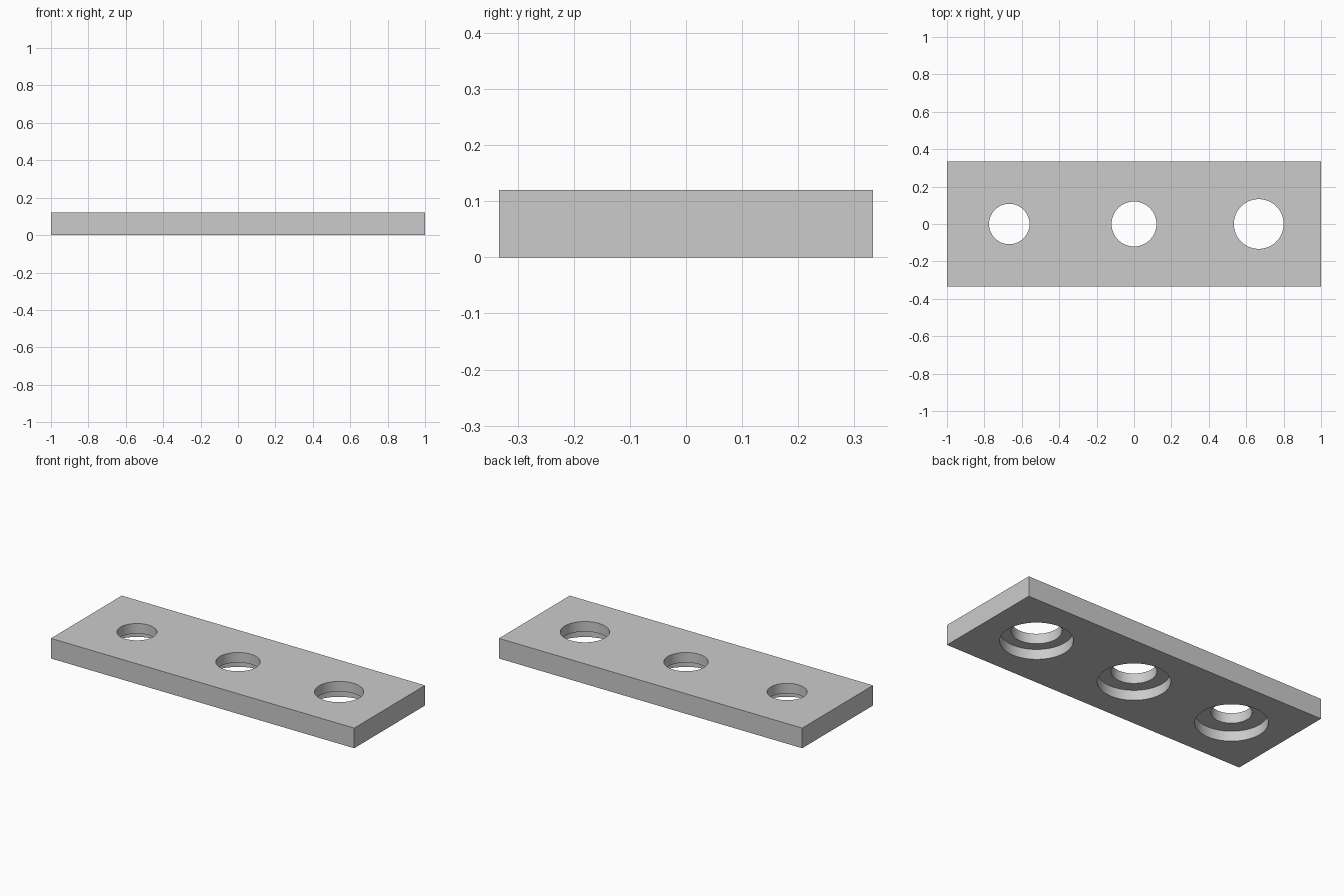
import bpy
import math

cube = bpy.data.objects.get("Cube")
if cube:
    bpy.data.objects.remove(cube, do_unlink=True)

LENGTH, WIDTH, HEIGHT = 2.0, 0.667, 0.12
SPACING = 0.667
BORE_RADII = (0.108, 0.12, 0.133)
RECESS_RADIUS, RECESS_DEPTH = 0.193, 0.06

# Plain grey finish
grey = bpy.data.materials.new("light_grey")
grey.use_nodes = True
colour = (0.6, 0.6, 0.6, 1.0)
grey.diffuse_color = colour
grey.node_tree.nodes["Principled BSDF"].inputs["Base Color"].default_value = colour

# Flat rectangular plate
bpy.ops.mesh.primitive_cube_add(size=1, location=(0, 0, HEIGHT / 2))
plate = bpy.context.object
plate.name = "plate"
plate.scale = (LENGTH, WIDTH, HEIGHT)
bpy.ops.object.transform_apply(location=True, rotation=False, scale=True)
plate.data.materials.append(grey)


def drill(x, radius, bottom, top):
    """Cut a vertical round hole through the plate between two heights."""
    bpy.ops.mesh.primitive_cylinder_add(
        vertices=96, radius=radius, depth=top - bottom,
        location=(x, 0, (top + bottom) / 2))
    cutter = bpy.context.object
    cutter.name = "hole_cutter"
    cutter.hide_render = True
    cutter.data.materials.append(grey)
    cut = plate.modifiers.new("hole", 'BOOLEAN')
    cut.operation = 'DIFFERENCE'
    cut.solver = 'EXACT'
    cut.object = cutter
    bpy.ops.object.select_all(action='DESELECT')
    bpy.context.view_layer.objects.active = plate
    plate.select_set(True)
    bpy.ops.object.modifier_apply(modifier=cut.name)
    bpy.data.objects.remove(cutter, do_unlink=True)


# Stepped holes: growing bores, equal recesses from the underside
for i, radius in enumerate(BORE_RADII):
    x = (i - 1) * SPACING
    drill(x, RECESS_RADIUS, -0.1, RECESS_DEPTH)
    drill(x, radius, -0.1, HEIGHT + 0.1)

bpy.ops.object.shade_smooth_by_angle(angle=math.radians(30))
